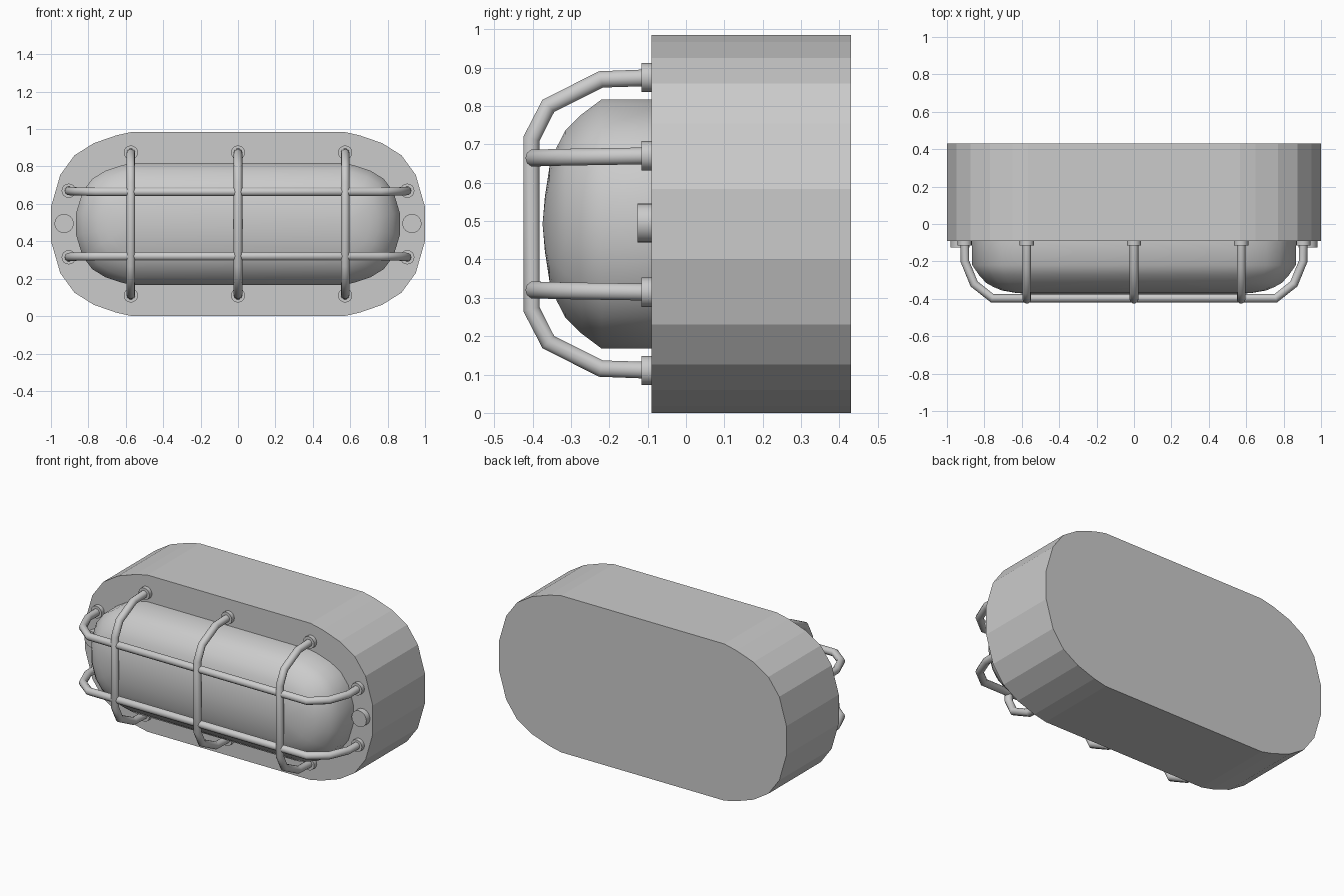
import bpy, bmesh, math
from mathutils import Matrix

if "Cube" in bpy.data.objects:
    bpy.data.objects.remove(bpy.data.objects["Cube"])

CZ = 0.4925   # height of the lamp centre line
FACE = -0.09  # y of the housing front face
SPINE = 0.567 # x where the rounded ends begin
# rounded end, as fractions of the end width and half height
END = [(0, 1), (.19, .963), (.47, .878), (.71, .745), (.885, .533), (1, .185)]


def ring(rx, rz, y):
    q = [(SPINE + rx * a, rz * b) for a, b in END]
    right = q + [(x, -z) for x, z in reversed(q)]
    left = [(-x, -z) for x, z in right]
    return [(x, y, CZ + z) for x, z in right + left]


def finish(name, bm, smooth=None):
    bmesh.ops.remove_doubles(bm, verts=bm.verts, dist=1e-4)
    bmesh.ops.recalc_face_normals(bm, faces=bm.faces)
    me = bpy.data.meshes.new(name)
    bm.to_mesh(me)
    bm.free()
    ob = bpy.data.objects.new(name, me)
    bpy.context.collection.objects.link(ob)
    if smooth:
        select(ob)
        bpy.ops.object.shade_smooth_by_angle(angle=math.radians(smooth))
    return ob


def select(ob):
    bpy.ops.object.select_all(action='DESELECT')
    ob.select_set(True)
    bpy.context.view_layer.objects.active = ob


def loft(name, rings, cap_end, smooth=None):
    bm = bmesh.new()
    rows = [[bm.verts.new(p) for p in r] for r in rings]
    n = len(rows[0])
    for a, b in zip(rows, rows[1:]):
        for i in range(n):
            j = (i + 1) % n
            bm.faces.new((a[i], a[j], b[j], b[i]))
    bm.faces.new(rows[0])
    if cap_end:
        bm.faces.new(rows[-1])
    return finish(name, bm, smooth)


def disc(name, x, z, r, depth, sides):
    bm = bmesh.new()
    m = Matrix.Translation((x, FACE - depth / 2 + .005, z)) @ Matrix.Rotation(math.pi / 2, 4, 'X')
    bmesh.ops.create_cone(bm, cap_ends=True, segments=sides, radius1=r, radius2=r,
                          depth=depth + .01, matrix=m)
    return finish(name, bm, 40)


def bar(name, pts):
    cu = bpy.data.curves.new(name, 'CURVE')
    cu.dimensions = '3D'
    cu.bevel_depth = 0.023
    cu.bevel_resolution = 3
    cu.use_fill_caps = True
    s = cu.splines.new('POLY')
    s.points.add(len(pts) - 1)
    for p, c in zip(s.points, pts):
        p.co = (*c, 1)
    ob = bpy.data.objects.new(name, cu)
    bpy.context.collection.objects.link(ob)
    select(ob)
    bpy.ops.object.convert(target='MESH')
    bpy.ops.object.shade_smooth_by_angle(angle=math.radians(60))


# housing
loft("housing", [ring(.433, CZ, .43), ring(.433, CZ, FACE)], True)

# domed glass, tapering onto a centre line
dome = [(1, FACE + .01), (1, -.22), (.88, -.272), (.75, -.315), (.61, -.338),
        (.46, -.356), (.22, -.368), (0, -.374)]
loft("glass_dome", [ring(.298 * s, .325 * s, y) for s, y in dome], False, 60)

# upright cage bars with collars
half = [(FACE + .01, .382), (-.222, .377), (-.359, .308), (-.403, .222)]
for i, x in enumerate((-.573, 0, .573)):
    path = [(x, y, CZ + d) for y, d in half] + [(x, y, CZ - d) for y, d in reversed(half)]
    bar(f"upright_bar_{i}", path)
    for d in (-.382, .382):
        disc("upright_collar", x, CZ + d, .038, .026, 16)

# long cage bars with collars
side = [(.905, FACE + .01, .178), (.904, -.2, .176), (.855, -.32, .174), (.758, -.397, .172)]
for s in (-1, 1):
    path = [(-x, y, CZ + s * d) for x, y, d in side]
    path += [(x, y, CZ + s * d) for x, y, d in reversed(side)]
    bar("long_bar", path)
    for x in (-.905, .905):
        disc("long_collar", x, CZ + s * .178, .038, .026, 16)

# fixing screws
for x in (-.93, .93):
    disc("fixing_screw", x, .495, .051, .036, 24)
